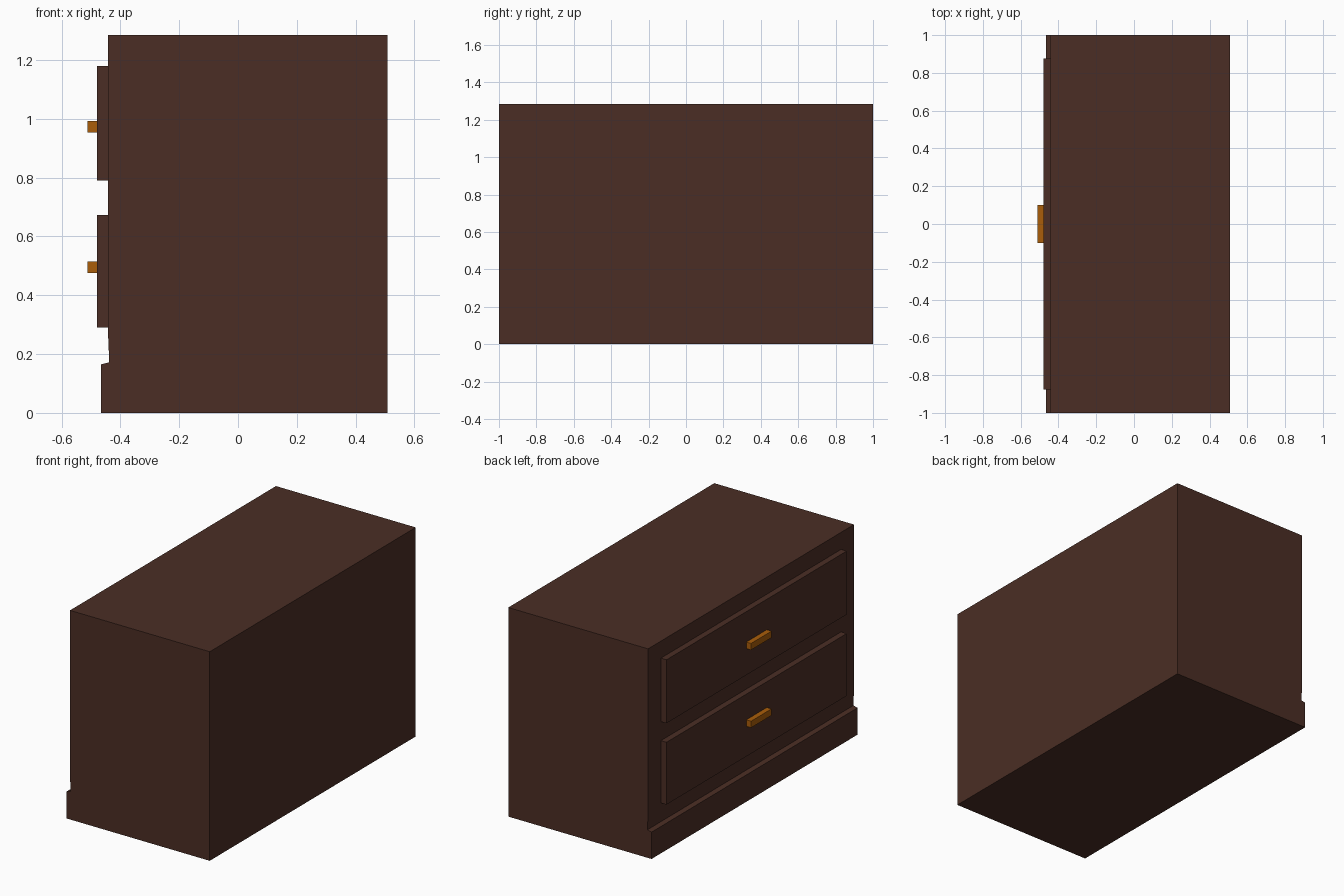
import bpy, bmesh

if "Cube" in bpy.data.objects:
    bpy.data.objects.remove(bpy.data.objects["Cube"])


def material(name, rgb):
    m = bpy.data.materials.new(name)
    m.diffuse_color = (*rgb, 1)
    m.use_nodes = True
    m.node_tree.nodes["Principled BSDF"].inputs["Base Color"].default_value = m.diffuse_color
    return m


wood = material("dark brown wood", (0.07, 0.027, 0.018))
brass = material("amber handle", (0.40, 0.11, 0.003))


def extrude_profile(name, points, y0, y1, mat):
    """Sweep an x-z outline along y into a closed solid."""
    bm = bmesh.new()
    face = bm.faces.new([bm.verts.new((x, y0, z)) for x, z in points])
    ext = bmesh.ops.extrude_face_region(bm, geom=[face])
    verts = [v for v in ext["geom"] if isinstance(v, bmesh.types.BMVert)]
    bmesh.ops.translate(bm, verts=verts, vec=(0, y1 - y0, 0))
    bmesh.ops.recalc_face_normals(bm, faces=bm.faces)
    mesh = bpy.data.meshes.new(name)
    bm.to_mesh(mesh)
    bm.free()
    mesh.materials.append(mat)
    obj = bpy.data.objects.new(name, mesh)
    bpy.context.collection.objects.link(obj)
    return obj


def box(name, x0, x1, half_y, z0, z1, mat):
    return extrude_profile(name, [(x0, z0), (x1, z0), (x1, z1), (x0, z1)],
                           -half_y, half_y, mat)


# Cabinet body with the stepped plinth on the drawer side
extrude_profile("cabinet_body", [
    (-0.466, 0), (0.508, 0), (0.508, 1.285), (-0.442, 1.285),
    (-0.442, 0.27), (-0.438, 0.172), (-0.466, 0.165)], -1, 1, wood)

# Two drawer fronts, each with a bar handle
for label, z0, z1, hz in (("lower", 0.29, 0.673, 0.495),
                          ("upper", 0.79, 1.18, 0.973)):
    box(label + "_drawer_front", -0.48, -0.43, 0.875, z0, z1, wood)
    box(label + "_drawer_handle", -0.512, -0.475, 0.1, hz - 0.02, hz + 0.02, brass)
